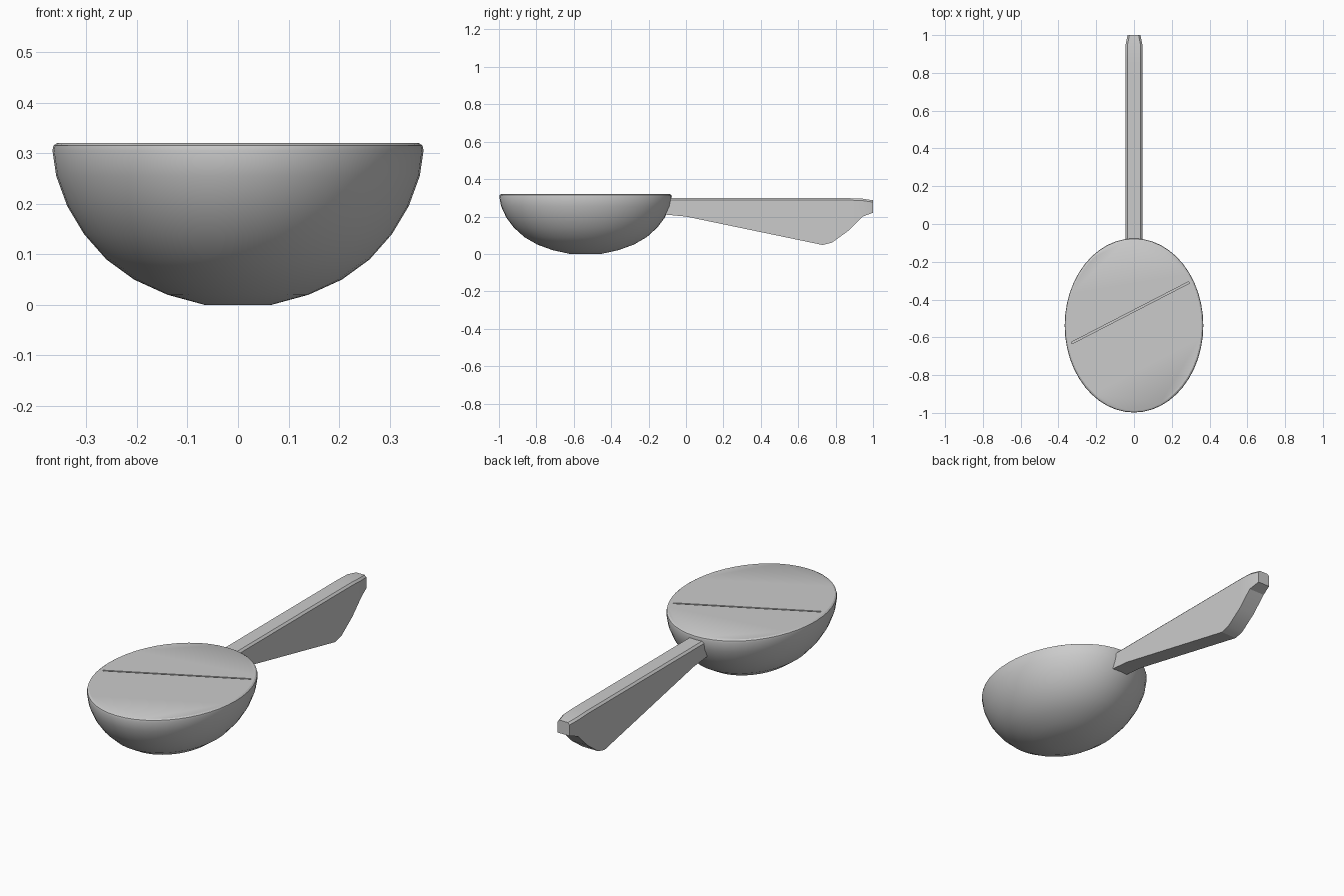
import bpy, bmesh, math
from mathutils import Matrix

if "Cube" in bpy.data.objects:
    bpy.data.objects.remove(bpy.data.objects["Cube"])


def finish(name, bm, angle):
    bmesh.ops.recalc_face_normals(bm, faces=bm.faces[:])
    me = bpy.data.meshes.new(name)
    bm.to_mesh(me)
    bm.free()
    ob = bpy.data.objects.new(name, me)
    bpy.context.collection.objects.link(ob)
    bpy.ops.object.select_all(action='DESELECT')
    bpy.context.view_layer.objects.active = ob
    ob.select_set(True)
    if angle:
        bpy.ops.object.shade_smooth_by_angle(angle=math.radians(angle))
    return ob


# Bowl: elliptical rings (radius fraction, height), flat base and flat filled top
RX, RY, CY, SIDES = 0.367, 0.461, -0.537, 48
profile = [(0.18, 0), (0.38, 0.02), (0.56, 0.05), (0.71, 0.09), (0.83, 0.14),
           (0.92, 0.195), (0.98, 0.255), (1.0, 0.305), (0.995, 0.315), (0.975, 0.32)]
bm = bmesh.new()
rings = []
for f, z in profile:
    rings.append([bm.verts.new((RX * f * math.cos(a), CY + RY * f * math.sin(a), z))
                  for a in (2 * math.pi * i / SIDES for i in range(SIDES))])
for lo, hi in zip(rings, rings[1:]):
    for i in range(SIDES):
        j = (i + 1) % SIDES
        bm.faces.new((lo[i], lo[j], hi[j], hi[i]))
bm.faces.new(rings[0][::-1])
bm.faces.new(rings[-1])
bowl = finish("bowl", bm, 30)

# Thin diagonal groove across the top
bm = bmesh.new()
bmesh.ops.create_cube(bm, size=1, matrix=Matrix.Translation((-0.02, -0.47, 0.32))
                      @ Matrix.Rotation(math.radians(27.3), 4, 'Z')
                      @ Matrix.Diagonal((0.70, 0.009, 0.02, 1)))
cutter = finish("groove_cutter", bm, 0)
cutter.hide_render = True
cutter.hide_set(True)
cut = bowl.modifiers.new("groove", 'BOOLEAN')
cut.operation = 'DIFFERENCE'
cut.solver = 'EXACT'
cut.object = cutter

# Handle: matched upper and lower outlines (y, top z, bottom z, half width)
stations = [(-0.13, 0.298, 0.212, 0.045), (0.0, 0.298, 0.200, 0.045),
            (0.73, 0.298, 0.048, 0.045), (0.78, 0.298, 0.060, 0.045),
            (0.87, 0.298, 0.125, 0.045), (0.945, 0.295, 0.200, 0.045),
            (1.0, 0.287, 0.220, 0.034)]
CH = 0.010  # chamfer on the long top edges
bm = bmesh.new()
secs = []
for y, t, b, w in stations:
    pts = [(-w, b), (w, b), (w, t - CH), (w - CH, t), (CH - w, t), (-w, t - CH)]
    secs.append([bm.verts.new((x, y, z)) for x, z in pts])
for a, b in zip(secs, secs[1:]):
    for i in range(6):
        j = (i + 1) % 6
        bm.faces.new((a[i], a[j], b[j], b[i]))
bm.faces.new(secs[0])
bm.faces.new(secs[-1][::-1])
finish("handle", bm, 25)
